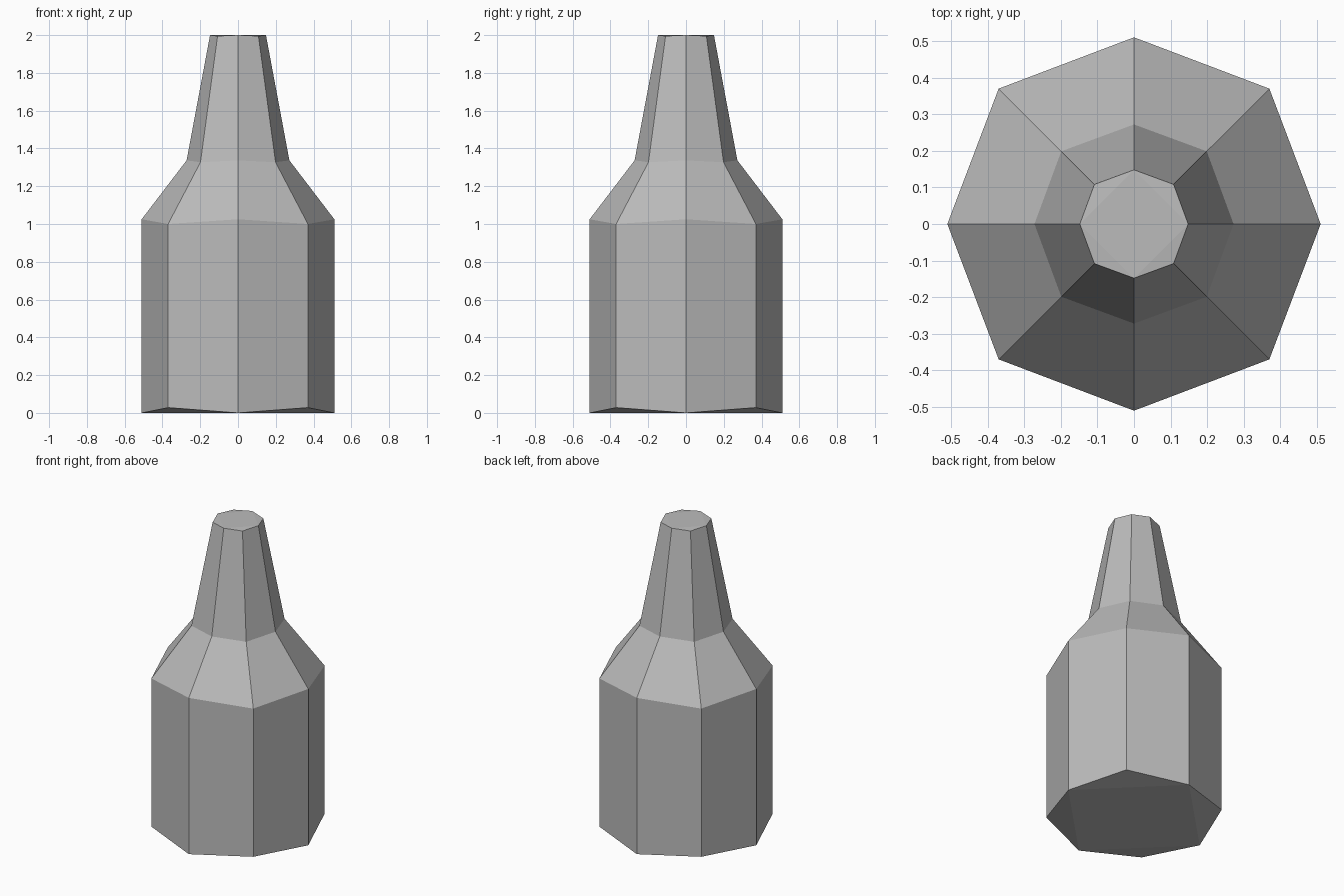
import bpy
import bmesh
from math import cos, sin, pi

cube = bpy.data.objects.get("Cube")
if cube:
    bpy.data.objects.remove(cube, do_unlink=True)

# Flat grey
grey = bpy.data.materials.new("grey")
grey.use_nodes = True
colour = (0.5, 0.5, 0.5, 1)
grey.diffuse_color = colour
grey.node_tree.nodes["Principled BSDF"].inputs["Base Color"].default_value = colour

# Rings, bottom to top: radius and height on the axes, then on the diagonals
PROFILE = [
    (0.51, 0.0, 0.523, 0.028),
    (0.51, 1.025, 0.523, 1.0),
    (0.272, 1.337, 0.281, 1.327),
    (0.148, 2.0, 0.153, 1.995),
]
SIDES = 8

bm = bmesh.new()
rings = []
for axis_r, axis_z, diag_r, diag_z in PROFILE:
    ring = []
    for i in range(SIDES):
        r, z = (diag_r, diag_z) if i % 2 else (axis_r, axis_z)
        a = 2 * pi * i / SIDES
        ring.append(bm.verts.new((r * cos(a), r * sin(a), z)))
    rings.append(ring)

# Body, shoulder and neck walls
for low, high in zip(rings, rings[1:]):
    for i in range(SIDES):
        j = (i + 1) % SIDES
        bm.faces.new((low[i], low[j], high[j], high[i]))

# Caps: flat middle with sloping corners
for ring in (rings[0], rings[-1]):
    bm.faces.new(ring[::2])
    for i in range(0, SIDES, 2):
        bm.faces.new((ring[i], ring[i + 1], ring[(i + 2) % SIDES]))

bmesh.ops.recalc_face_normals(bm, faces=bm.faces)
mesh = bpy.data.meshes.new("bottle")
bm.to_mesh(mesh)
bm.free()
mesh.materials.append(grey)
bottle = bpy.data.objects.new("bottle", mesh)
bpy.context.collection.objects.link(bottle)
